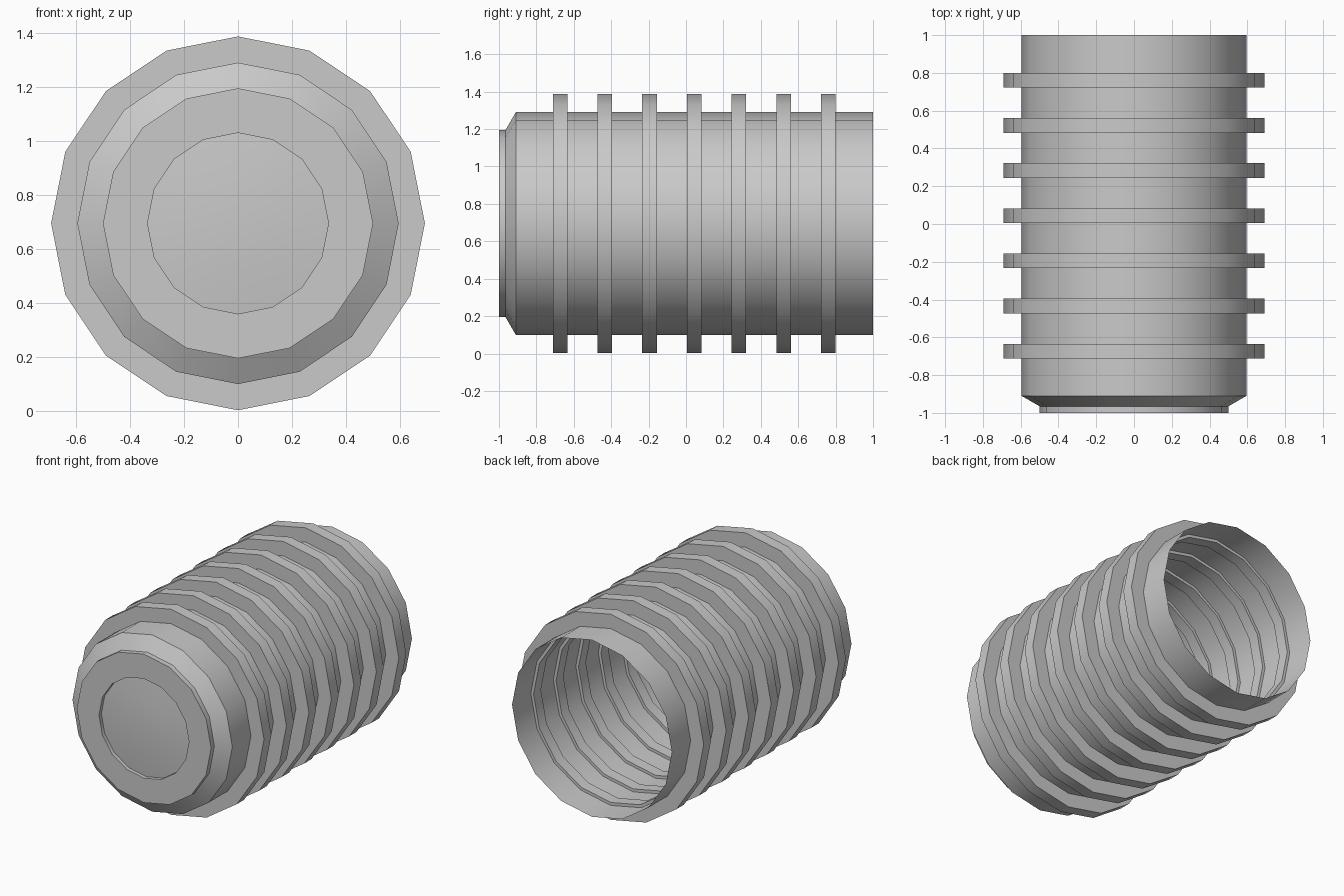
import bpy, bmesh, math

if "Cube" in bpy.data.objects:
    bpy.data.objects.remove(bpy.data.objects["Cube"])

SIDES = 16
CENTRE_Z = 0.695

grey = bpy.data.materials.new("mid grey")
grey.diffuse_color = (0.588, 0.588, 0.588, 1)
grey.use_nodes = True
grey.node_tree.nodes["Principled BSDF"].inputs["Base Color"].default_value = grey.diffuse_color


def lathe(name, profile, closed=False):
    """Revolve (radius, y) points about the long axis; radius 0 makes a fan."""
    bm = bmesh.new()
    rings = []
    for r, y in profile:
        if r == 0:
            rings.append([bm.verts.new((0, y, CENTRE_Z))] * SIDES)
            continue
        ring = []
        for i in range(SIDES):
            a = 2 * math.pi * i / SIDES
            ring.append(bm.verts.new((r * math.cos(a), y, CENTRE_Z + r * math.sin(a))))
        rings.append(ring)
    pairs = list(zip(rings, rings[1:]))
    if closed:
        pairs.append((rings[-1], rings[0]))
    for a, b in pairs:
        for i in range(SIDES):
            j = (i + 1) % SIDES
            corners = list(dict.fromkeys((a[i], a[j], b[j], b[i])))
            bm.faces.new(corners)
    bmesh.ops.recalc_face_normals(bm, faces=bm.faces)
    # the outward side of the sleeve faces away from the axis
    widest = max(bm.faces, key=lambda f: math.hypot(
        f.calc_center_median().x, f.calc_center_median().z - CENTRE_Z))
    c = widest.calc_center_median()
    if widest.normal.x * c.x + widest.normal.z * (c.z - CENTRE_Z) < 0:
        bmesh.ops.reverse_faces(bm, faces=bm.faces)
    mesh = bpy.data.meshes.new(name)
    bm.to_mesh(mesh)
    bm.free()
    mesh.materials.append(grey)
    obj = bpy.data.objects.new(name, mesh)
    bpy.context.collection.objects.link(obj)
    bpy.ops.object.select_all(action='DESELECT')
    obj.select_set(True)
    bpy.context.view_layer.objects.active = obj
    bpy.ops.object.shade_smooth_by_angle(angle=math.radians(30))
    return obj


# Open-backed sleeve: domed recess, front rim, chamfer, straight wall
lathe("sleeve", [(0, -0.995), (0.18, -0.99), (0.335, -0.975), (0.335, -1.0),
                 (0.5, -1.0), (0.5, -0.965), (0.595, -0.91), (0.595, 1.0)])

# Seven evenly spaced ribs that pass through the sleeve wall
for n in range(7):
    y = -0.673 + n * 0.239
    lathe(f"rib_{n + 1}", [(0.575, y - 0.039), (0.692, y - 0.039),
                           (0.692, y + 0.039), (0.575, y + 0.039)], closed=True)
